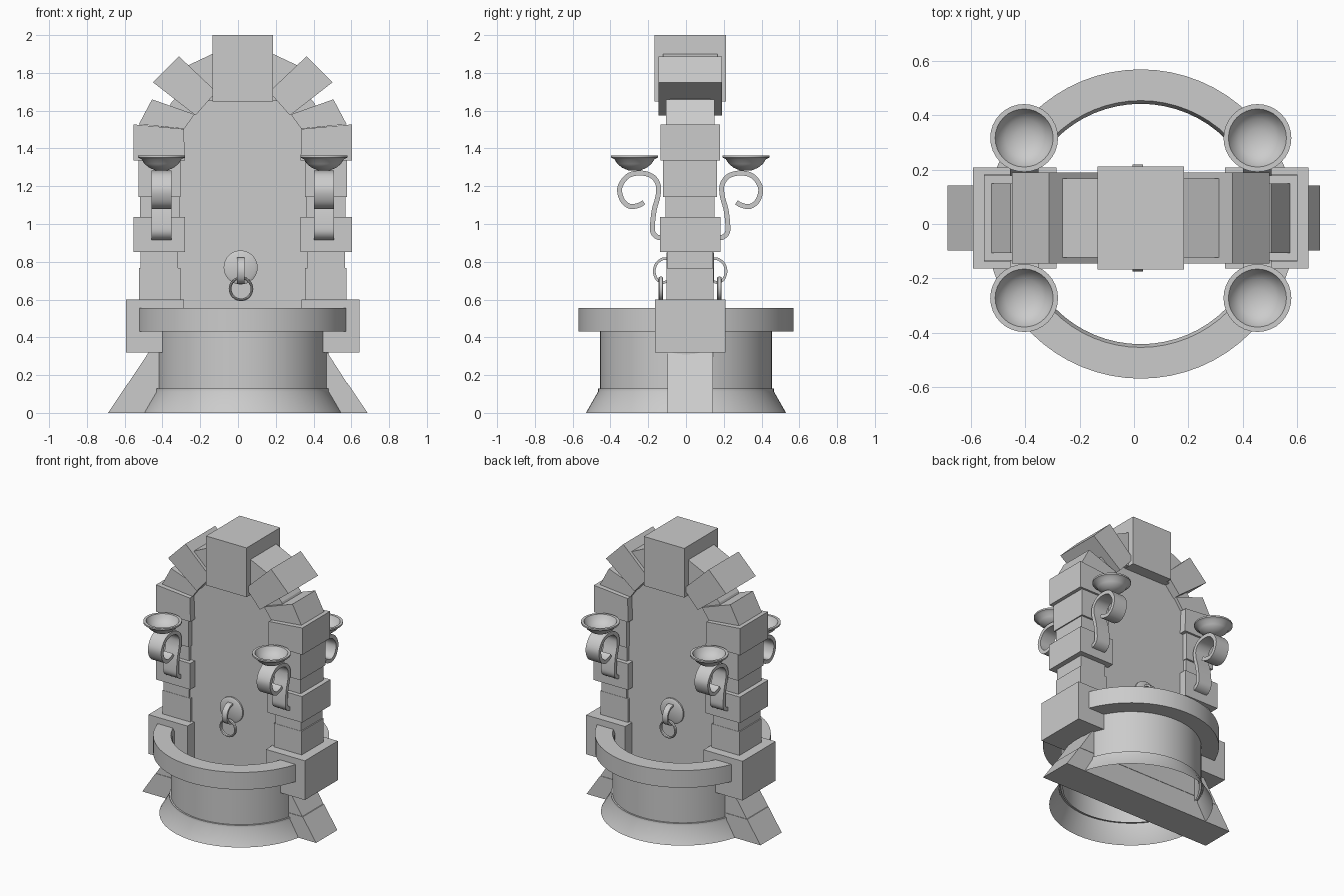
import bpy, bmesh, math
from mathutils import Vector

if "Cube" in bpy.data.objects:
    bpy.data.objects.remove(bpy.data.objects["Cube"])

CX, CY = 0.025, 0.022   # centre of the masonry


def finish(bm, name, smooth=False, recalc=True):
    if recalc:
        bmesh.ops.recalc_face_normals(bm, faces=bm.faces)
    me = bpy.data.meshes.new(name)
    bm.to_mesh(me)
    bm.free()
    ob = bpy.data.objects.new(name, me)
    bpy.context.collection.objects.link(ob)
    if smooth:
        bpy.ops.object.select_all(action='DESELECT')
        ob.select_set(True)
        bpy.context.view_layer.objects.active = ob
        bpy.ops.object.shade_smooth_by_angle(angle=math.radians(35))
    return ob


def prism(name, pts, half, cx=CX, side=1):
    """Outline in x/z (mirrored by side), extruded along y."""
    bm = bmesh.new()
    f = bm.faces.new([bm.verts.new((cx + side * x, CY - half, z)) for x, z in pts])
    r = bmesh.ops.extrude_face_region(bm, geom=[f])
    vs = [v for v in r['geom'] if isinstance(v, bmesh.types.BMVert)]
    bmesh.ops.translate(bm, verts=vs, vec=(0, 2 * half, 0))
    return finish(bm, name)


def lathe(name, prof, loc, steps=48, axis='Z', sgn=1):
    """Revolve a radius/height profile."""
    bm = bmesh.new()
    vs = [bm.verts.new((r, 0, z)) for r, z in prof]
    es = [bm.edges.new(p) for p in zip(vs, vs[1:])]
    bmesh.ops.spin(bm, geom=vs + es, cent=(0, 0, 0), axis=(0, 0, 1),
                   angle=2 * math.pi, steps=steps)
    bmesh.ops.remove_doubles(bm, verts=bm.verts, dist=1e-4)
    for v in bm.verts:
        x, y, z = v.co
        if axis == 'Y':
            x, y, z = x, sgn * z, y
        v.co = Vector((x, y, z)) + Vector(loc)
    return finish(bm, name, True)


def spline(pts, n=5):
    """Catmull-Rom smoothing of a short path."""
    p = [Vector(q) for q in pts]
    p = [2 * p[0] - p[1]] + p + [2 * p[-1] - p[-2]]
    out = []
    for a, b, c, d in zip(p, p[1:], p[2:], p[3:]):
        for i in range(n):
            t = i / n
            out.append(0.5 * (2 * b + (c - a) * t + (2 * a - 5 * b + 4 * c - d) * t ** 2
                              + (3 * b - a - 3 * c + d) * t ** 3))
    return out + [p[-2]]


def strap(name, pts, width, thick, cx, sgn):
    """Flat metal strip following a path in y/z."""
    path = spline(pts)
    bm = bmesh.new()
    rows = []
    for i, q in enumerate(path):
        t = (path[min(i + 1, len(path) - 1)] - path[max(i - 1, 0)]).normalized()
        n = Vector((-t.y, t.x)) * thick / 2
        rows.append([bm.verts.new((cx + sx * width / 2, CY + sgn * w.x, w.y))
                     for sx, w in ((-1, q + n), (1, q + n), (1, q - n), (-1, q - n))])
    for a, b in zip(rows, rows[1:]):
        for k in range(4):
            bm.faces.new((a[k], a[(k + 1) % 4], b[(k + 1) % 4], b[k]))
    bm.faces.new(rows[0])
    bm.faces.new(rows[-1])
    return finish(bm, name, True)


def box(u0, u1, z0, z1):
    return [(u0, z0), (u1, z0), (u1, z1), (u0, z1)]


# sloped footing through the basin
prism("footing_lower", [(-.688, 0), (.686, 0), (.58, .157), (-.583, .157)], .12, 0)
prism("footing_upper", [(-.58, .159), (.576, .159), (.46, .34), (-.46, .34)], .12, 0)

# round open basin: skirt, drum and rim
lathe("basin", [(.53, 0), (.466, .112), (.466, .128), (.455, .128), (.455, .432),
                (.57, .432), (.57, .555), (.455, .555), (.443, .53), (.443, .12)],
      (CX, 0, 0), 64)

# central wall panel with arched top
prism("wall_panel", [(-.44, .3), (.44, .3), (.44, 1.5), (.38, 1.64), (.27, 1.76), (.12, 1.84),
                     (-.12, 1.84), (-.27, 1.76), (-.38, 1.64), (-.44, 1.5)], .108)

# pillar and arch stones: name, outline, half depth
STONES = [
    ("plinth", box(.31, .618, .32, .6), .186),
    ("pillar_stone_1", box(.33, .55, .6, .768), .124),
    ("pillar_stone_2", box(.343, .542, .768, .852), .122),
    ("pillar_stone_3", box(.306, .578, .852, 1.038), .16),
    ("pillar_stone_4", box(.335, .545, 1.038, 1.142), .13),
    ("pillar_stone_5", box(.33, .553, 1.142, 1.335), .143),
    ("pillar_cap", [(.306, 1.335), (.578, 1.335), (.578, 1.527), (.312, 1.503)], .157),
    ("arch_stone_1", [(.31, 1.504), (.55, 1.528), (.48, 1.66), (.255, 1.58)], .128),
    ("arch_stone_2", [(.25, 1.575), (.475, 1.75), (.338, 1.888), (.14, 1.70)], .168),
    ("arch_stone_3", [(.19, 1.65), (.31, 1.83), (.14, 1.91), (.14, 1.65)], .145),
]
for side, tag in ((-1, "left"), (1, "right")):
    for name, pts, half in STONES:
        prism(f"{name}_{tag}", pts, half, CX, side)
prism("keystone", box(-.16, .16, 1.648, 2.0), .19)

# four scroll brackets with bowls
SCROLL = [(.137, .927), (.172, .93), (.197, .955), (.199, 1.0), (.19, 1.075), (.17, 1.15),
          (.17, 1.21), (.205, 1.255), (.269, 1.27), (.333, 1.252), (.373, 1.19),
          (.358, 1.125), (.317, 1.093), (.27, 1.1), (.245, 1.115)]
BOWL = [(0, 1.283), (.03, 1.283), (.065, 1.298), (.09, 1.318), (.106, 1.343), (.125, 1.352),
        (.125, 1.363), (.107, 1.363), (.095, 1.338), (.07, 1.314), (.035, 1.3), (0, 1.297)]
HOOK = [(.105, .815), (.145, .815), (.178, .79), (.19, .75), (.178, .71), (.15, .69), (.125, .695)]
for sgn, tag in ((-1, "front"), (1, "back")):
    for side, lr in ((-1, "left"), (1, "right")):
        x = CX + side * .43
        strap(f"scroll_bracket_{tag}_{lr}", SCROLL, .105, .026, x, sgn)
        lathe(f"bowl_{tag}_{lr}", BOWL, (x, CY + sgn * .295, 0), 32)

    # rosette, hook and hanging ring
    lathe(f"rosette_{tag}", [(0, .1), (.09, .1), (.09, .118), (.075, .126), (0, .126)],
          (.014, CY, .77), 32, 'Y', sgn)
    strap(f"hook_{tag}", HOOK, .04, .014, .014, sgn)
    prof = [(.058 + .007 * math.cos(a * math.pi / 4), .155 + .012 * math.sin(a * math.pi / 4))
            for a in range(9)]
    lathe(f"hanging_ring_{tag}", prof, (.016, CY, .657), 32, 'Y', sgn)
